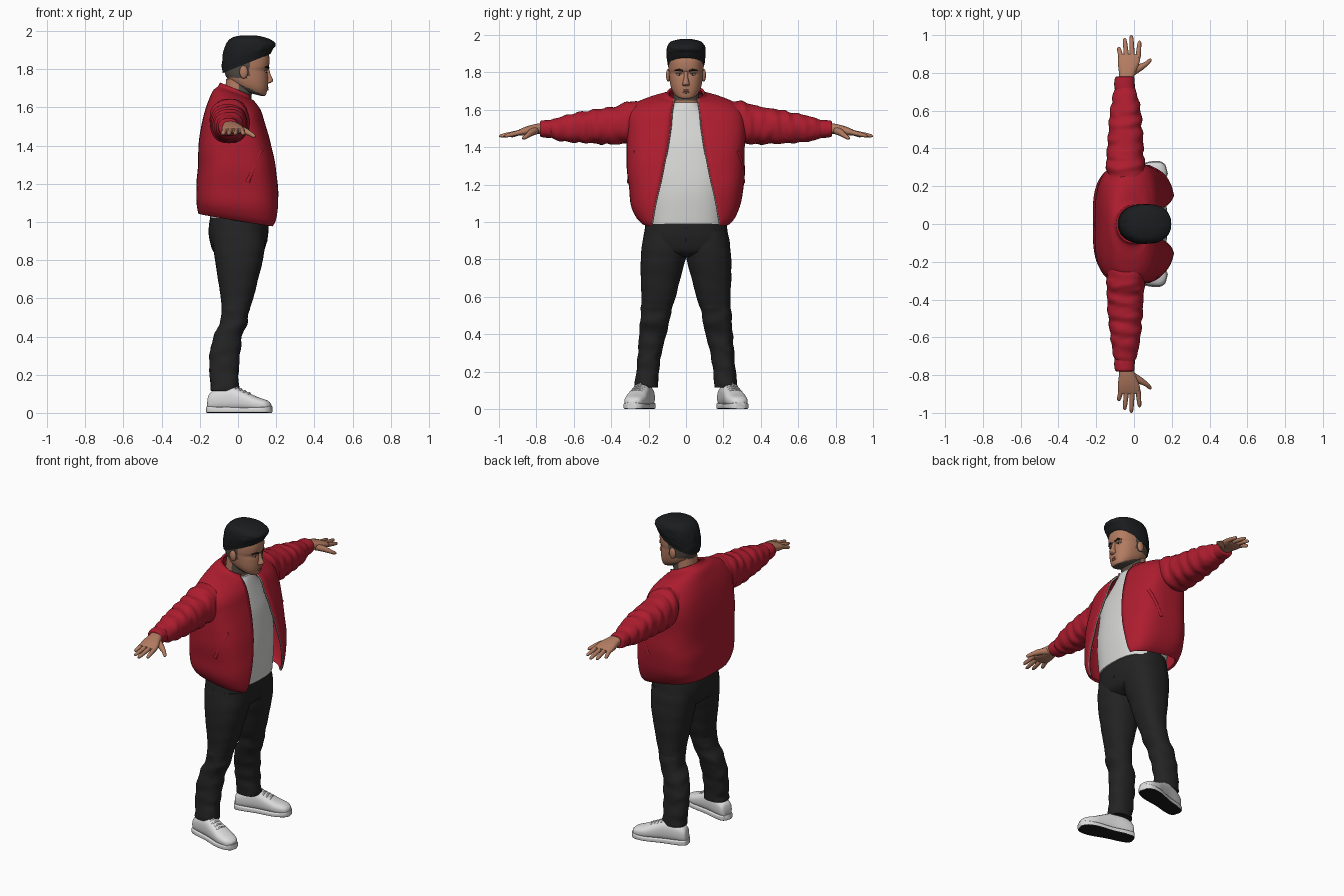
import bpy, bmesh, math
from mathutils import Vector, noise

if "Cube" in bpy.data.objects:
    bpy.data.objects.remove(bpy.data.objects["Cube"])


def material(name, r, g, b):
    m = bpy.data.materials.new(name)
    m.use_nodes = True
    m.diffuse_color = (r, g, b, 1)
    bsdf = m.node_tree.nodes["Principled BSDF"]
    bsdf.inputs["Base Color"].default_value = (r, g, b, 1)
    bsdf.inputs["Roughness"].default_value = 0.8
    return m


RED = material("jacket_red", .42, .012, .028)
BLACK = material("trouser_black", .017, .017, .018)
HAIR = material("hair_black", .011, .012, .013)
SKIN = material("skin", .45, .2, .12)
STUBBLE = material("stubble", .085, .07, .055)
WHITE = material("shirt_white", .68, .68, .67)
SHOE = material("shoe_white", .72, .72, .72)
SOLE = material("sole_black", .01, .01, .01)
LIP = material("lip", .3, .11, .075)
METAL = material("zip_metal", .3, .25, .22)


def spline(rows, sub):
    """Smoothly resample rows of numbers."""
    out = []
    for i in range(len(rows) - 1):
        p = [rows[max(i - 1, 0)], rows[i], rows[i + 1], rows[min(i + 2, len(rows) - 1)]]
        for k in range(sub):
            u = k / sub
            out.append([b + .5 * u * (c - a + u * (2 * a - 5 * b + 4 * c - d + u * (3 * (b - c) + d - a)))
                        for a, b, c, d in zip(*p)])
    return out + [list(rows[-1])]


def upright(a, b, t):
    return (a, b, t)


def finish(name, bm, mats, rule=None):
    bmesh.ops.recalc_face_normals(bm, faces=bm.faces)
    for f in bm.faces:
        f.smooth = True
        if rule:
            f.material_index = rule(f)
    me = bpy.data.meshes.new(name)
    bm.to_mesh(me)
    bm.free()
    for m in mats:
        me.materials.append(m)
    me.set_sharp_from_angle(angle=math.radians(50))
    ob = bpy.data.objects.new(name, me)
    bpy.context.collection.objects.link(ob)
    return ob


def loft(name, rows, mats, place=upright, n=2.3, seg=40, sub=5, fold=None, rule=None, gapped=False):
    """Rings along t; row = t, a min, a max, b min, b max, tilt, front gap."""
    bm = bmesh.new()
    rows = [tuple(r) + (0,) * (7 - len(r)) for r in rows]
    grid = []
    for t, a0, a1, b0, b1, tilt, gap in spline(rows, sub):
        e = n(t) if callable(n) else n
        ca, cb, ra, rb = (a0 + a1) / 2, (b0 + b1) / 2, (a1 - a0) / 2, (b1 - b0) / 2
        start = math.asin(min(1, (gap / rb) ** (e / 2))) if gapped else 0
        ring = []
        for k in range(seg + gapped):
            ang = start + (2 * math.pi - 2 * start) * k / seg
            c, s = math.cos(ang), math.sin(ang)
            f = fold(ang, t) if fold else 1
            a = ca + f * ra * math.copysign(abs(c) ** (2 / e), c)
            b = cb + f * rb * math.copysign(abs(s) ** (2 / e), s)
            ring.append(bm.verts.new(place(a, b, t + tilt * (a - ca))))
        grid.append(ring)
    for lo, hi in zip(grid, grid[1:]):
        for k in range(seg):
            j = (k + 1) % len(lo)
            bm.faces.new((lo[k], lo[j], hi[j], hi[k]))
    edges = [[r[i].co.copy() for r in grid] for i in (0, -1)]
    if not gapped:
        bm.faces.new(grid[0])
        bm.faces.new(grid[-1])
    return finish(name, bm, mats, rule), edges


def tube(name, pts, radii, mat):
    cu = bpy.data.curves.new(name, "CURVE")
    cu.dimensions = "3D"
    cu.bevel_depth, cu.bevel_resolution, cu.use_fill_caps = 1, 3, True
    sp = cu.splines.new("POLY")
    sp.points.add(len(pts) - 1)
    for q, p, r in zip(sp.points, pts, radii):
        q.co, q.radius = (*p, 1), r
    sp.use_smooth = True
    cu.materials.append(mat)
    ob = bpy.data.objects.new(name, cu)
    bpy.context.collection.objects.link(ob)


def ball(name, centre, size, mat):
    bm = bmesh.new()
    bmesh.ops.create_uvsphere(bm, u_segments=20, v_segments=12, radius=1)
    bmesh.ops.scale(bm, vec=size, verts=bm.verts)
    bmesh.ops.translate(bm, vec=centre, verts=bm.verts)
    finish(name, bm, [mat])


def sym(t, a0, a1, half, tilt=0, gap=0):
    return (t, a0, a1, -half, half, tilt, gap)


def wrinkle(amp, freq, seed):
    """Cloth folds running mostly around the limb."""
    def f(ang, t):
        p = Vector((math.cos(ang) * 1.3 + seed, math.sin(ang) * 1.3, t * freq))
        return 1 + amp * (noise.noise(p) + .5 * math.sin(t * freq * 2.6 + 2 * math.sin(ang + seed)))
    return f


# Jacket body, open at the front
jacket, fronts = loft("jacket_body", [
    sym(1.01, -.2, .21, .235, -.17, .182), sym(1.04, -.207, .214, .262, -.15, .178),
    sym(1.1, -.211, .214, .288, -.08, .165), sym(1.2, -.21, .207, .302, -.03, .14),
    sym(1.3, -.203, .192, .308, 0, .118), sym(1.4, -.2, .168, .31, 0, .098),
    sym(1.5, -.187, .14, .31, 0, .083), sym(1.58, -.168, .115, .3, 0, .076),
    sym(1.63, -.145, .09, .262, -.1, .07), sym(1.658, -.125, .08, .19, -.25, .068),
    sym(1.67, -.1, .078, .115, -.4, .066), sym(1.69, -.087, .075, .094, -.45, .062)],
    [RED], n=lambda z: 3.2 - 1.1 * min(1, max(0, (z - 1.55) / .1)), seg=72, sub=6,
    gapped=True, fold=wrinkle(.012, 9, 3))
solid = jacket.modifiers.new("thickness", "SOLIDIFY")
solid.thickness, solid.offset = .014, 0
for side, line in zip(("left", "right"), fronts):
    tube(side + "_zip", line, [.005] * len(line), METAL)

# Shirt
loft("shirt", [sym(.99, -.14, .168, .208), sym(1.1, -.16, .178, .22), sym(1.25, -.17, .172, .23),
               sym(1.4, -.17, .148, .235), sym(1.5, -.16, .122, .21), sym(1.58, -.13, .1, .13),
               sym(1.62, -.1, .088, .09), sym(1.64, -.075, .08, .078)],
     [WHITE], n=2.6, fold=wrinkle(.012, 10, 8))

# Hips
loft("trouser_hips", [sym(.812, -.07, .08, .05), sym(.84, -.125, .13, .19), sym(.9, -.148, .152, .225),
                      sym(.96, -.154, .16, .221), sym(1.03, -.145, .16, .212)], [BLACK], n=2.5)
tube("trouser_fly", [(.157, 0, .97), (.15, 0, .9), (.12, 0, .84)], [.004] * 3, BLACK)

for s, side in ((1, "left_"), (-1, "right_")):
    def along_arm(a, b, t):
        return (a, s * t, b)

    def leg_place(a, b, t):
        return (a, s * b, t)

    def foot_place(a, b, t):
        c, d = math.cos(.26), math.sin(.26)
        return (-.155 + t * c - a * d, s * (.203 + t * d + a * c), b)

    # Trouser leg, creased at knee and ankle
    crease = wrinkle(.05, 24, 5 + s)
    loft(side + "trouser_leg", [
        (.115, -.14, 0, .15, .273), (.13, -.145, .005, .15, .275), (.2, -.147, .003, .145, .265),
        (.3, -.148, .01, .13, .257), (.4, -.128, .02, .105, .25), (.47, -.095, .048, .09, .245),
        (.53, -.086, .057, .078, .24), (.6, -.09, .08, .055, .238), (.7, -.105, .105, .03, .242),
        (.8, -.12, .13, .003, .242), (.88, -.13, .14, -.01, .235), (.95, -.13, .14, 0, .222)],
        [BLACK], leg_place, sub=9,
        fold=lambda ang, t: 1 + (crease(ang, t) - 1) * (1 if t < .55 else .2))

    # Shoe upper, sole and laces
    loft(side + "shoe", [(0, -.025, .025, .02, .07), (.012, -.041, .041, .012, .105), (.06, -.048, .048, .01, .13),
                         (.13, -.05, .05, .01, .14), (.2, -.055, .055, .01, .112), (.26, -.058, .058, .01, .085),
                         (.315, -.045, .045, .012, .066), (.336, -.02, .02, .015, .05)],
         [SHOE], foot_place, n=2.5)
    loft(side + "shoe_sole", [(-.005, -.026, .026, 0, .034), (.01, -.044, .044, 0, .034), (.06, -.052, .052, 0, .032),
                              (.14, -.052, .052, 0, .03), (.25, -.063, .063, 0, .03), (.315, -.05, .05, 0, .032),
                              (.34, -.024, .024, 0, .036)],
         [SHOE, SOLE], foot_place, n=6, rule=lambda f: int(f.normal.z < -.6 and f.calc_center_median().z < .012))
    for i in range(4):
        t, z = .155 + .022 * i, .134 - .0095 * i
        tube(side + "lace_%d" % (i + 1), [foot_place(w, z - abs(w) * .35, t) for w in (-.03, 0, .03)], [.005] * 3, SHOE)

    # Sleeve and cuff
    loft(side + "sleeve", [
        (.2, -.135, .055, 1.45, 1.64), (.3, -.148, .058, 1.422, 1.645), (.38, -.144, .05, 1.415, 1.62),
        (.5, -.135, .044, 1.42, 1.6), (.6, -.124, .035, 1.425, 1.58), (.68, -.112, .02, 1.435, 1.56),
        (.725, -.098, .002, 1.452, 1.545)],
        [RED], along_arm, sub=14, fold=wrinkle(.06, 32, 11 + s))
    loft(side + "cuff", [(.705, -.1, .004, 1.452, 1.545), (.74, -.105, .004, 1.45, 1.545),
                         (.775, -.1, .002, 1.455, 1.542), (.78, -.09, -.008, 1.465, 1.532)], [RED], along_arm)

    # Slanted pocket welt
    tube(side + "pocket_welt", [(.12, s * .272, 1.38), (.105, s * .288, 1.34), (.08, s * .3, 1.28), (.05, s * .303, 1.21)],
         [.012] * 4, RED)

    # Hand
    loft(side + "palm", [(.76, -.08, -.005, 1.472, 1.53), (.8, -.08, .008, 1.47, 1.525), (.85, -.085, .028, 1.463, 1.512),
                         (.885, -.083, .033, 1.463, 1.498), (.9, -.072, .022, 1.468, 1.49)], [SKIN], along_arm, n=2.6)
    for finger, base, tip, reach in (("index", .021, .03, .97), ("middle", -.009, -.014, 1.0),
                                     ("ring", -.039, -.05, .985), ("little", -.068, -.082, .937)):
        pts = [(base + (tip - base) * u, s * (.88 + (reach - .88) * u), 1.481 - .022 * u)
               for u in (0, .4, .7, .93, 1)]
        tube(side + finger + "_finger", pts, [.0145, .0125, .0115, .009, .003], SKIN)
    tube(side + "thumb", [(-.01, s * .805, 1.49), (.035, s * .83, 1.477), (.065, s * .848, 1.462),
                          (.084, s * .866, 1.45), (.09, s * .874, 1.446)], [.022, .018, .0125, .01, .004], SKIN)

    # Ear, eye and brow
    ball(side + "ear", (.03, s * .095, 1.785), (.022, .012, .034), SKIN)
    ball(side + "eye", (.141, s * .036, 1.789), (.01, .014, .007), WHITE)
    ball(side + "iris", (.147, s * .036, 1.789), (.006, .006, .0065), HAIR)
    tube(side + "eyelid", [(.15, s * .02, 1.795), (.151, s * .036, 1.798), (.141, s * .054, 1.794)], [.004] * 3, SKIN)
    tube(side + "brow", [(.16, s * .017, 1.807), (.157, s * .036, 1.814), (.142, s * .061, 1.81)],
         [.005, .006, .003], HAIR)


# Head with shaved sides and a stubbled jaw
def head_rule(f):
    p = f.calc_center_median()
    jaw = p.z < 1.662 + (.14 - p.x) * .45
    shaved = p.x < .055 and p.z > 1.755
    return int(jaw or shaved)


loft("head", [sym(1.67, .045, .12, .03, -.25), sym(1.68, .0, .143, .055, -.25), sym(1.705, -.03, .152, .074, -.2),
              sym(1.735, -.052, .157, .084, -.1), sym(1.77, -.066, .156, .089), sym(1.795, -.073, .153, .091),
              sym(1.82, -.077, .163, .093), sym(1.87, -.076, .163, .093), sym(1.92, -.06, .14, .085),
              sym(1.95, 0, .08, .04)],
     [SKIN, STUBBLE], n=2.4, seg=56, sub=6, rule=head_rule)
loft("neck", [sym(1.57, -.085, .06, .085), sym(1.65, -.072, .07, .072), sym(1.75, -.062, .08, .068)],
     [SKIN, STUBBLE], rule=lambda f: int(f.calc_center_median().x > .0 and f.calc_center_median().z > 1.645))
loft("nose", [sym(1.726, .13, .164, .012), sym(1.733, .13, .178, .02), sym(1.744, .13, .184, .018),
              sym(1.77, .13, .172, .012), sym(1.806, .13, .161, .011)], [SKIN], seg=20)
for z, name in ((1.704, "upper_lip"), (1.694, "lower_lip")):
    tube(name, [(.144, -.026, 1.699), (.152, -.012, z), (.154, 0, z), (.152, .012, z), (.144, .026, 1.699)],
         [.002, .005, .006, .005, .002], LIP)

# Hair, cropped and slightly rough
loft("hair", [sym(1.83, -.08, .168, .095, .4), sym(1.86, -.084, .183, .1, .33), sym(1.9, -.08, .197, .105, .2),
              sym(1.94, -.062, .186, .1, .05), sym(1.966, -.03, .145, .078), sym(1.978, .02, .09, .03)],
     [HAIR], n=2.3, seg=64, sub=6,
     fold=lambda ang, t: 1 + .03 * noise.noise(Vector((6 * math.cos(ang), 6 * math.sin(ang), 40 * t))))
